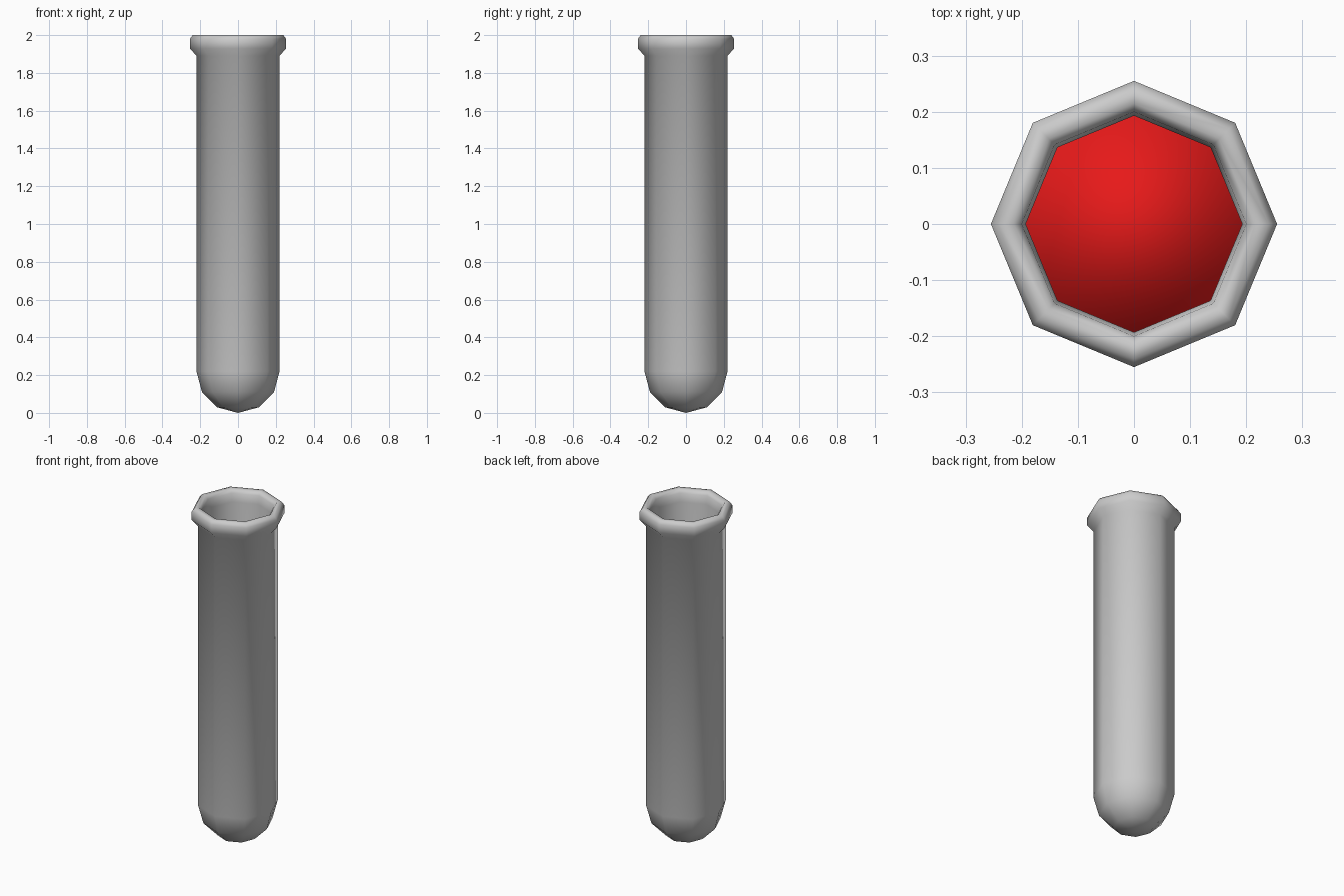
import bpy
from math import sin, cos, pi

if "Cube" in bpy.data.objects:
    bpy.data.objects.remove(bpy.data.objects["Cube"])

SIDES = 8


def lathe(name, profile, color=None):
    """Revolve (radius, z) points around z; radius 0 makes a pole."""
    verts, rings, faces = [], [], []
    for r, z in profile:
        n = 1 if r == 0 else SIDES
        start = len(verts)
        for i in range(n):
            a = 2 * pi * i / SIDES
            verts.append((r * cos(a), r * sin(a), z))
        rings.append([start + i % n for i in range(SIDES)])
    for lo, hi in zip(rings, rings[1:]):
        for i in range(SIDES):
            j = (i + 1) % SIDES
            quad = [lo[i], lo[j], hi[j], hi[i]]
            faces.append(list(dict.fromkeys(quad)))
    if profile[-1][0] > 0:          # flat cap on an open end
        faces.append(rings[-1])
    mesh = bpy.data.meshes.new(name)
    mesh.from_pydata(verts, [], faces)
    mesh.shade_smooth()
    obj = bpy.data.objects.new(name, mesh)
    bpy.context.collection.objects.link(obj)
    if color:
        mat = bpy.data.materials.new(name)
        mat.diffuse_color = color
        mat.use_nodes = True
        mat.node_tree.nodes["Principled BSDF"].inputs["Base Color"].default_value = mat.diffuse_color
        mesh.materials.append(mat)
    return obj


def bowl(radius, centre_z):
    """Rounded end from the bottom pole up to the full radius."""
    pts = [(0, centre_z - radius)]
    return pts + [(radius * sin(a), centre_z - radius * cos(a))
                  for a in (pi / 6, pi / 3, pi / 2)]


# Glass tube: outer wall, rolled lip, inner wall and rounded inside bottom
outer = bowl(0.22, 0.22)
lip = [(0.22, 1.89), (0.255, 1.93), (0.255, 1.98), (0.24, 2.0),
       (0.215, 2.0), (0.2, 1.98), (0.193, 1.93)]
inner = bowl(0.193, 0.22)[::-1]
lathe("test_tube", outer + lip + inner)

# Liquid inside, seated slightly into the wall
lathe("liquid", bowl(0.197, 0.22) + [(0.197, 1.2)], (0.8, 0.01, 0.01, 1))
